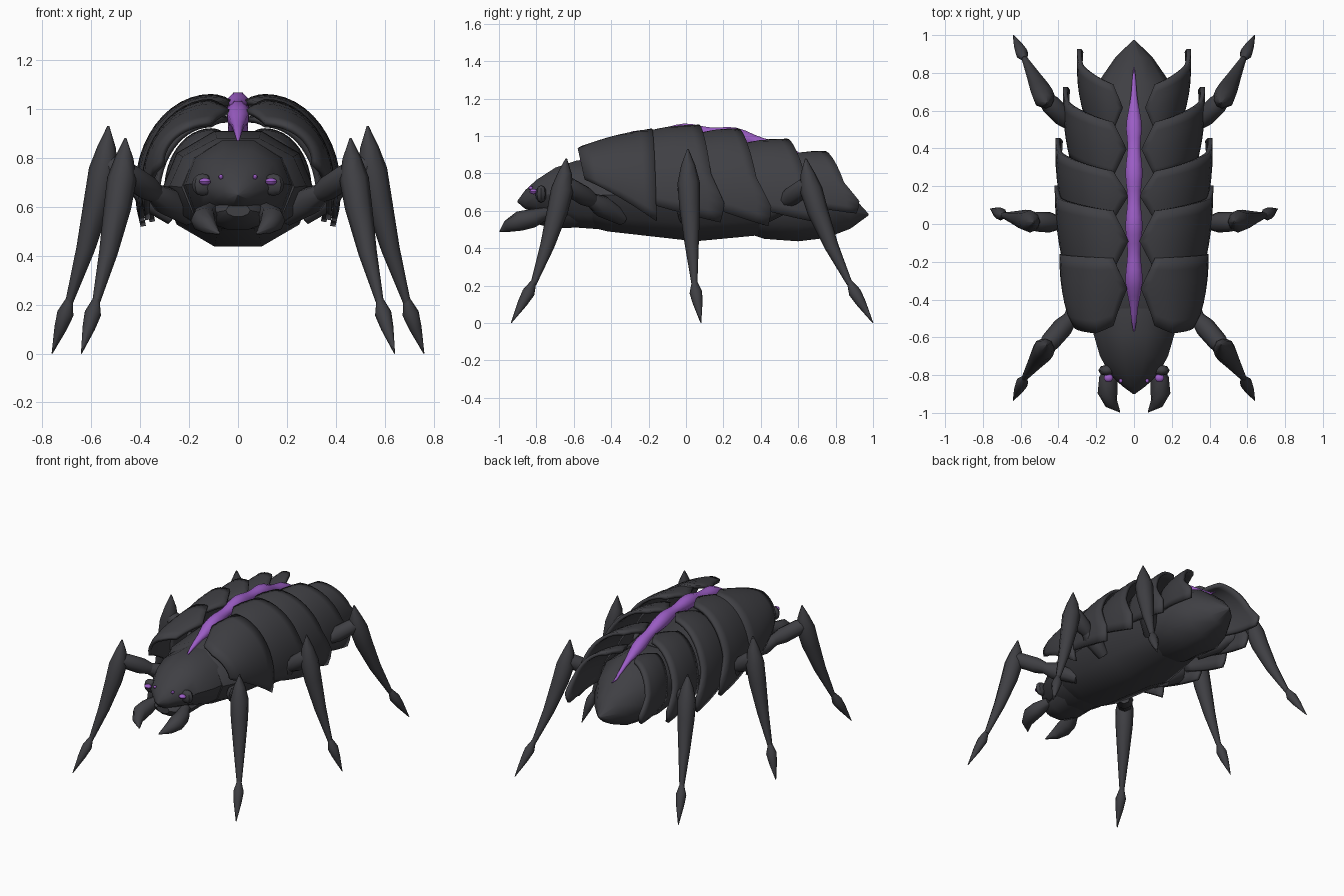
import bpy, bmesh, math
from mathutils import Vector, Matrix

cube = bpy.data.objects.get("Cube")
if cube:
    bpy.data.objects.remove(cube, do_unlink=True)


def material(name, rgb):
    m = bpy.data.materials.new(name)
    m.use_nodes = True
    m.diffuse_color = (*rgb, 1)
    m.node_tree.nodes["Principled BSDF"].inputs["Base Color"].default_value = (*rgb, 1)
    return m


SHELL = material("charcoal", (0.05, 0.05, 0.057))
GLOW = material("violet", (0.33, 0.11, 0.56))


def finish(name, bm, mat, mirror=False, thickness=0, angle=35):
    bmesh.ops.recalc_face_normals(bm, faces=bm.faces)
    mesh = bpy.data.meshes.new(name)
    bm.to_mesh(mesh)
    bm.free()
    mesh.materials.append(mat)
    obj = bpy.data.objects.new(name, mesh)
    bpy.context.collection.objects.link(obj)
    bpy.ops.object.select_all(action="DESELECT")
    obj.select_set(True)
    bpy.context.view_layer.objects.active = obj
    bpy.ops.object.shade_smooth_by_angle(angle=math.radians(angle))
    if thickness:
        mod = obj.modifiers.new("thickness", "SOLIDIFY")
        mod.thickness = thickness
        mod.offset = 0
    if mirror:
        obj.modifiers.new("mirror", "MIRROR")


def skin_rings(bm, rings, closed=True):
    """Bridge successive rings of points, capping the ends of closed tubes."""
    rows = [[bm.verts.new(p) for p in ring] for ring in rings]
    count = len(rows[0])
    for a, b in zip(rows, rows[1:]):
        for i in range(count if closed else count - 1):
            j = (i + 1) % count
            bm.faces.new((a[i], a[j], b[j], b[i]))
    if closed:
        bm.faces.new(rows[0])
        bm.faces.new(rows[-1])


def loft(name, sections, mat, sides=10, angle=40):
    """Flat-bottomed sections along y: (y, half width, bottom z, top z)."""
    rings = []
    for y, w, low, high in sections:
        mid = (low + high) / 2
        h = (high - low) / 2 / math.cos(math.pi / sides)
        turn = [(i + 0.5) * math.tau / sides for i in range(sides)]
        rings.append([(w * math.sin(t), y, mid + h * math.cos(t)) for t in turn])
    bm = bmesh.new()
    skin_rings(bm, rings)
    finish(name, bm, mat, angle=angle)


def limb(name, points, radii, sides=8):
    """Mirrored tapered tube along a path."""
    pts = [Vector(p) for p in points]
    span = (pts[-1] - pts[0]).normalized()
    side = Vector((0, 1, 0)) if abs(span.z) > 0.5 else Vector((0, 0, 1))
    rings = []
    for i, (p, r) in enumerate(zip(pts, radii)):
        axis = (pts[min(i + 1, len(pts) - 1)] - pts[max(i - 1, 0)]).normalized()
        u = axis.cross(side).normalized()
        v = axis.cross(u)
        turn = [k * math.tau / sides for k in range(sides)]
        rings.append([p + r * (u * math.cos(t) + v * math.sin(t)) for t in turn])
    bm = bmesh.new()
    skin_rings(bm, rings)
    finish(name, bm, SHELL, mirror=True, angle=50)


def ball(name, loc, size, mat, segments=10):
    bm = bmesh.new()
    bmesh.ops.create_uvsphere(
        bm, u_segments=segments, v_segments=6, radius=1,
        matrix=Matrix.Translation(loc) @ Matrix.Diagonal((*size, 1)))
    finish(name, bm, mat, mirror=True)


# Body and head
loft("thorax", [(-0.5, 0.23, 0.51, 0.85), (-0.42, 0.28, 0.49, 0.88),
                (0.05, 0.31, 0.437, 0.91), (0.4, 0.25, 0.47, 0.87)], SHELL)
loft("abdomen", [(0.3, 0.2, 0.49, 0.85), (0.42, 0.24, 0.45, 0.87),
                 (0.6, 0.25, 0.437, 0.86), (0.75, 0.19, 0.455, 0.8),
                 (0.88, 0.1, 0.505, 0.69), (0.975, 0.004, 0.575, 0.585)], SHELL)
loft("head", [(-0.44, 0.23, 0.5, 0.87), (-0.58, 0.215, 0.51, 0.87),
              (-0.7, 0.18, 0.56, 0.83), (-0.8, 0.125, 0.59, 0.765),
              (-0.86, 0.06, 0.61, 0.71), (-0.9, 0.005, 0.645, 0.655)], SHELL)
loft("jaw", [(-0.5, 0.14, 0.515, 0.65), (-0.7, 0.13, 0.505, 0.64),
             (-0.8, 0.1, 0.53, 0.62), (-0.84, 0.05, 0.56, 0.61)], SHELL)

# Glowing lumpy spine
spine = []
for i in range(31):
    t = i / 30
    z = 0.865 + 0.168 * math.sin(math.pi * min(t / 0.96, 1)) ** 0.8 - 0.095 * t ** 2.5
    lump = 0.5 + 0.5 * math.cos(t * 5 * math.tau)
    taper = min(1, 6 * t + 0.08, 4 * (1 - t) + 0.05)
    w = (0.037 + 0.012 * lump) * taper
    h = (0.03 + 0.018 * lump) * taper
    spine.append((-0.57 + 1.4 * t, w, z - h, z + h))
loft("spine", spine, GLOW, sides=8, angle=50)


def plate(name, ys, leans, widths, tops, centres, rounded=0):
    """Curved back plate; each pair gives the front and the rear value."""
    rings = []
    rows, cols = 6, 14
    for r in range(rows + 1):
        v = r / rows
        y, lean, top, centre = (a + (b - a) * v for a, b in (ys, leans, tops, centres))
        width = widths[0] + (widths[1] - widths[0]) * v ** (1 - 0.4 * rounded)
        bulge = math.sin(math.pi * v)
        start = 90 + 16 * (1 - abs(2 * v - 1))
        end = -4 - 16 * v
        ring = []
        for c in range(cols + 1):
            u = c / cols
            a = math.radians(start + (end - start) * u)
            drop = 1 - math.sin(a)
            x = 0.11 + (width + 0.012 * bulge - 0.11) * math.cos(a)
            z = centre + (top + 0.012 * bulge - centre) * math.sin(a)
            slope = lean * (0.5 * drop + 0.5 * max(0, math.cos(a)))
            inset = rounded * (1 - v) * (max(0, 0.2 - x) * 0.5 + 0.04 * drop)
            spike = 0.055 * v ** 3 * max(0, 1 - abs(u - 0.87) * 4.5) * (1 - rounded)
            ring.append((x, y + slope + inset + spike, z))
        rings.append(ring)
    bm = bmesh.new()
    skin_rings(bm, rings, closed=False)
    finish(name, bm, SHELL, mirror=True, thickness=0.022, angle=40)


# Overlapping pairs of back plates
plate("back_plates_1", (-0.58, -0.18), (0, 0.02), (0.31, 0.385),
      (0.94, 1.03), (0.78, 0.67), rounded=1)
plate("back_plates_2", (-0.25, 0.07), (0.02, 0.08), (0.36, 0.41),
      (1.005, 1.05), (0.67, 0.67))
plate("back_plates_3", (0.02, 0.28), (0.06, 0.12), (0.37, 0.405),
      (0.99, 1.03), (0.66, 0.65))
plate("back_plates_4", (0.25, 0.54), (0.1, 0.13), (0.33, 0.365),
      (0.935, 0.975), (0.64, 0.65))
plate("back_plates_5", (0.49, 0.74), (0.11, 0.13), (0.26, 0.29),
      (0.87, 0.91), (0.65, 0.67))

# Legs: hip, knee spike, ankle and claw tip
LEGS = {
    "front": ((0.2, -0.34, 0.56), (0.46, -0.64, 0.88), (0.58, -0.815, 0.21), (0.64, -0.935, 0)),
    "middle": ((0.26, 0, 0.56), (0.53, 0.01, 0.93), (0.69, 0.045, 0.21), (0.76, 0.08, 0)),
    "rear": ((0.2, 0.4, 0.56), (0.46, 0.64, 0.88), (0.58, 0.875, 0.21), (0.64, 1, 0)),
}
for key, joints in LEGS.items():
    hip, knee, ankle, tip = map(Vector, joints)

    def shin(t):
        p = knee.lerp(ankle, t ** 1.5)
        p.z = knee.z + (ankle.z - knee.z) * t
        return p

    elbow = shin(0.2)
    mid = hip.lerp(elbow, 0.5)
    limb(key + "_leg_hips", [hip, hip.lerp(mid, 0.7), mid.lerp(elbow, 0.1)],
         [0.04, 0.06, 0.035])
    limb(key + "_leg_thighs", [mid, mid.lerp(elbow, 0.3), mid.lerp(elbow, 0.8), elbow],
         [0.038, 0.054, 0.052, 0.04])
    limb(key + "_leg_shins", [shin(t) for t in (0, 0.12, 0.25, 0.42, 0.7, 1)],
         [0.004, 0.038, 0.06, 0.056, 0.038, 0.016])
    limb(key + "_leg_claws", [ankle + Vector((0, 0, 0.01)), ankle.lerp(tip, 0.22),
                              ankle.lerp(tip, 0.5), tip], [0.015, 0.034, 0.026, 0.002])

# Curved mandibles
limb("mandibles", [(0.11, -0.74, 0.59), (0.135, -0.82, 0.56), (0.14, -0.89, 0.545),
                   (0.12, -0.95, 0.52), (0.075, -0.995, 0.49)],
     [0.03, 0.05, 0.053, 0.035, 0.003])

# Eyes
ball("eye_sockets", (0.145, -0.775, 0.69), (0.044, 0.03, 0.046), SHELL, 8)
ball("large_eyes", (0.135, -0.815, 0.703), (0.025, 0.022, 0.015), GLOW)
ball("small_eyes", (0.07, -0.83, 0.722), (0.01, 0.012, 0.01), GLOW)
